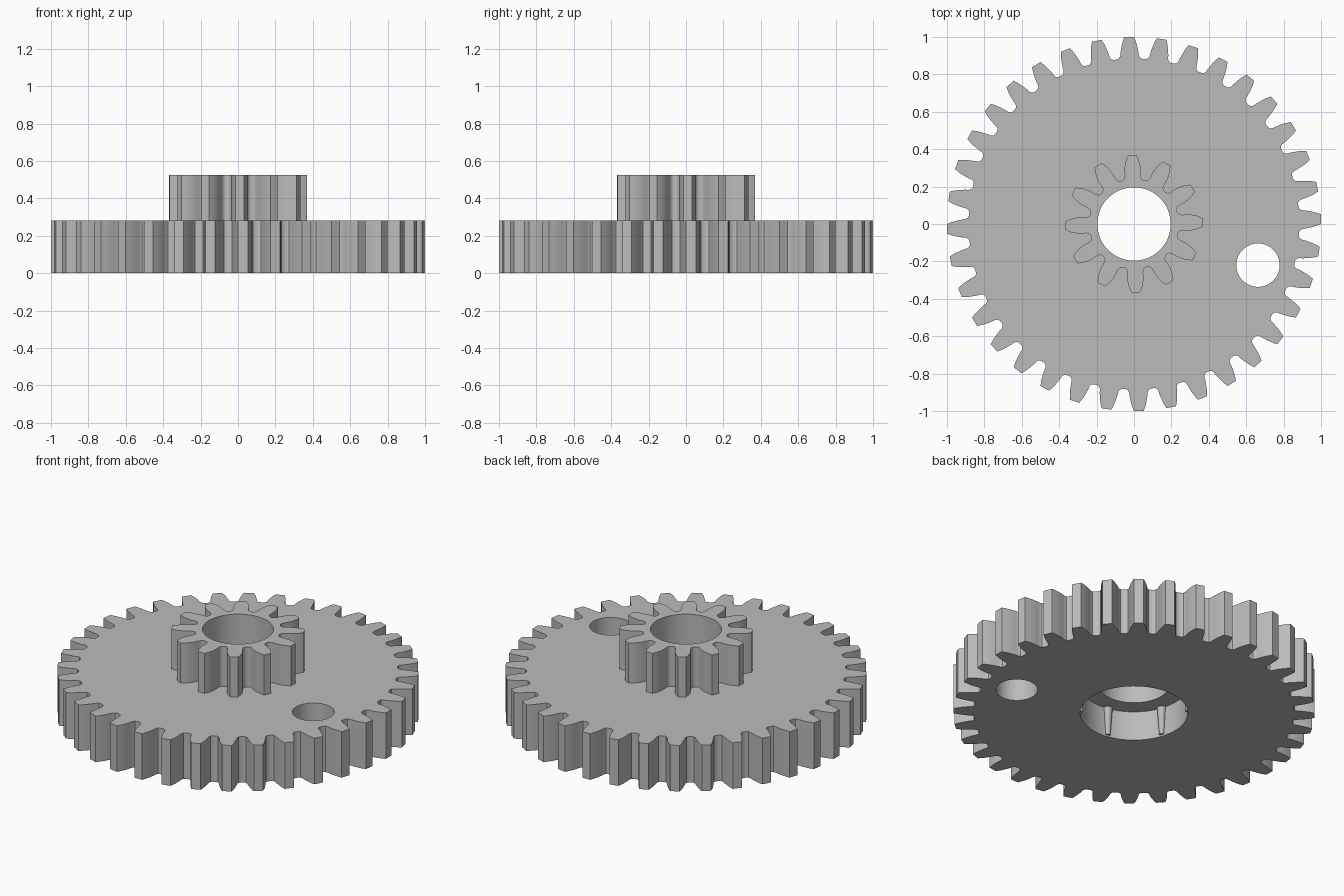
import bpy, bmesh, math
from math import sin, cos, radians, pi

cube = bpy.data.objects.get("Cube")
if cube:
    bpy.data.objects.remove(cube, do_unlink=True)

grey = bpy.data.materials.new("plain grey")
grey.use_nodes = True
colour = (0.5, 0.5, 0.5, 1)
grey.diffuse_color = colour
grey.node_tree.nodes["Principled BSDF"].inputs["Base Color"].default_value = colour


def prism(name, outline, z0, z1):
    """Extrude a closed outline of (x, y) points from z0 up to z1."""
    bm = bmesh.new()
    face = bm.faces.new([bm.verts.new((x, y, z0)) for x, y in outline])
    top = bmesh.ops.extrude_face_region(bm, geom=[face])["geom"]
    bmesh.ops.translate(bm, vec=(0, 0, z1 - z0),
                        verts=[v for v in top if isinstance(v, bmesh.types.BMVert)])
    bmesh.ops.recalc_face_normals(bm, faces=bm.faces)
    mesh = bpy.data.meshes.new(name)
    bm.to_mesh(mesh)
    bm.free()
    mesh.materials.append(grey)
    obj = bpy.data.objects.new(name, mesh)
    bpy.context.collection.objects.link(obj)
    return obj


def circle(radius, x=0, y=0, sides=96):
    return [(x + radius * cos(2 * pi * i / sides), y + radius * sin(2 * pi * i / sides))
            for i in range(sides)]


def gear_outline(teeth, flank, phase):
    """Repeat a half tooth of (degrees from tooth centre, radius), mirrored, round the wheel."""
    tooth = [(-a, r) for a, r in flank] + [(a, r) for a, r in reversed(flank)]
    points = []
    for i in range(teeth):
        for a, r in tooth:
            t = radians(phase + 360 * i / teeth + a)
            points.append((r * cos(t), r * sin(t)))
    return points


def select_only(obj):
    bpy.ops.object.select_all(action='DESELECT')
    obj.select_set(True)
    bpy.context.view_layer.objects.active = obj


def cut(obj, cutter):
    cutter.hide_render = True
    mod = obj.modifiers.new("cut", 'BOOLEAN')
    mod.operation = 'DIFFERENCE'
    mod.solver = 'EXACT'
    mod.object = cutter
    select_only(obj)
    bpy.ops.object.modifier_apply(modifier=mod.name)
    bpy.data.objects.remove(cutter, do_unlink=True)


# Dimensions
wheel_top, pinion_top = 0.281, 0.525
bore, pocket, pocket_top = 0.196, 0.298, 0.18
phase = 1.5

# Large wheel with bore, bearing pocket underneath and an off-centre hole
wheel_flank = [(4.3, 0.884), (3.6, 0.889), (3.2, 0.9), (3.0, 0.92),
               (2.6, 0.947), (2.1, 0.975), (1.5, 1.0)]
wheel = prism("large_wheel", gear_outline(36, wheel_flank, phase), 0, wheel_top)
cut(wheel, prism("bore_cutter", circle(bore), -0.1, 0.5))
cut(wheel, prism("pocket_cutter", circle(pocket), -0.1, pocket_top))
cut(wheel, prism("hole_cutter", circle(0.116, 0.663, -0.22, 64), -0.1, 0.5))

# Small pinion standing on the wheel
pinion_flank = [(13.2, 0.24), (11.2, 0.244), (9.8, 0.253), (9.1, 0.268),
                (8.6, 0.29), (7.5, 0.315), (5.8, 0.342), (3.4, 0.368)]
pinion = prism("small_pinion", gear_outline(12, pinion_flank, phase), wheel_top, pinion_top)
cut(pinion, prism("bore_cutter", circle(bore), 0.1, 0.7))

parts = [wheel, pinion]

# Six tapered grip ribs inside the pocket
for i in range(6):
    a = radians(19 + 60 * i)
    bpy.ops.mesh.primitive_cone_add(
        vertices=16, radius1=0.014, radius2=0.026, depth=pocket_top - 0.01,
        location=(pocket * cos(a), pocket * sin(a), pocket_top / 2 + 0.005))
    rib = bpy.context.object
    rib.name = f"pocket_rib_{i + 1}"
    rib.data.materials.append(grey)
    parts.append(rib)

for obj in parts:
    select_only(obj)
    bpy.ops.object.shade_smooth_by_angle(angle=radians(30))
